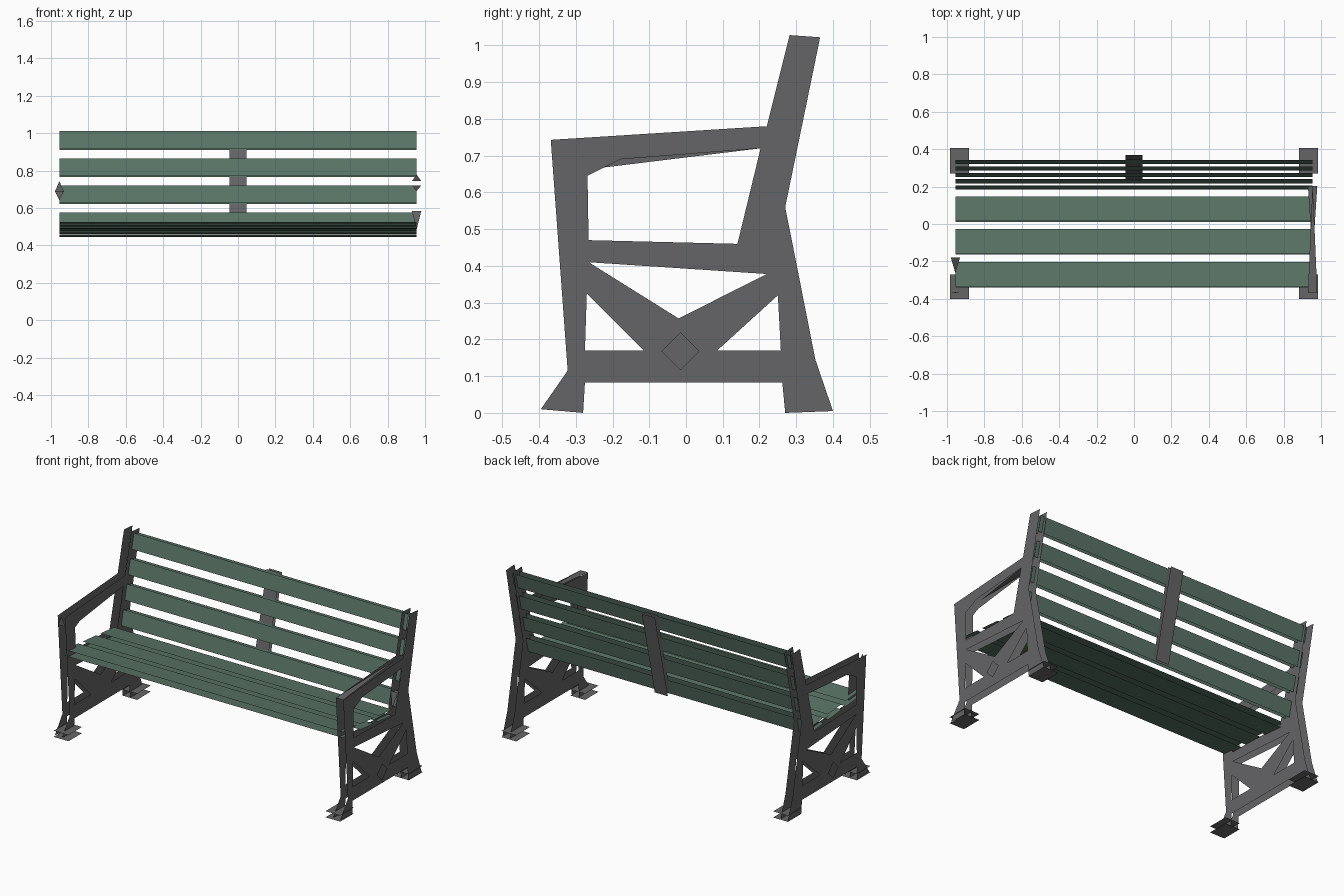
import bpy, bmesh
from mathutils import Vector

if "Cube" in bpy.data.objects:
    bpy.data.objects.remove(bpy.data.objects["Cube"])


def material(name, rgb):
    m = bpy.data.materials.new(name)
    m.use_nodes = True
    m.diffuse_color = (*rgb, 1)
    m.node_tree.nodes["Principled BSDF"].inputs["Base Color"].default_value = (*rgb, 1)
    return m


IRON = material("iron grey", (0.130, 0.130, 0.135))
GREEN = material("painted green", (0.102, 0.178, 0.134))


def finish(name, bm, mat):
    mesh = bpy.data.meshes.new(name)
    bm.to_mesh(mesh)
    bm.free()
    mesh.materials.append(mat)
    obj = bpy.data.objects.new(name, mesh)
    bpy.context.collection.objects.link(obj)


def add_face(bm, points, facing):
    """Add one face whose normal looks along facing."""
    f = bm.faces.new([bm.verts.new(p) for p in points])
    f.normal_update()
    if f.normal.dot(Vector(facing)) < 0:
        f.normal_flip()


def paired_sheets(name, half_width, start, end, gap, mat):
    """Two parallel sheets across x, running from start to end in (y, z)."""
    a, b = Vector((0, *start)), Vector((0, *end))
    d = (b - a).normalized()
    normal = Vector((0, -d.z, d.y))
    w = Vector((half_width, 0, 0))
    bm = bmesh.new()
    for offset, facing in ((normal * gap, normal), (normal * 0, -normal)):
        add_face(bm, [p + offset for p in (a - w, a + w, b + w, b - w)], facing)
    finish(name, bm, mat)


# Side frame outline and openings, as (y, z)
OUTLINE = [(-.395, .01), (-.28, 0), (-.275, .083), (.262, .083), (.27, 0),
           (.4, .005), (.352, .145), (.27, .56), (.365, 1.022), (.282, 1.028),
           (.22, .78), (-.368, .743), (-.322, .115)]
ARM_OPENING = [(-.265, .47), (.14, .46), (.203, .72), (-.268, .645)]
OPENINGS = [
    [(-.265, .41), (-.02, .257), (.22, .378)],
    [(-.27, .325), (-.275, .17), (-.115, .17)],
    [(.25, .32), (.085, .17), (.258, .17)],
]
INNER, OUTER = .93, .98


def frame_sheet(name, x, facing, arm_corner):
    arm = ARM_OPENING[:3] + [arm_corner] + ARM_OPENING[3:]
    bm = bmesh.new()
    for loop in [OUTLINE, arm] + OPENINGS:
        vs = [bm.verts.new((x, y, z)) for y, z in loop]
        for i, v in enumerate(vs):
            bm.edges.new((v, vs[i - 1]))
    bmesh.ops.triangle_fill(bm, edges=bm.edges[:], use_beauty=True, normal=(facing, 0, 0))
    for f in bm.faces:
        f.normal_update()
        if f.normal.x * facing < 0:
            f.normal_flip()
    bmesh.ops.dissolve_limit(bm, angle_limit=.01, verts=bm.verts[:], edges=bm.edges[:])
    finish(name, bm, IRON)


for side, s in (("left", 1), ("right", -1)):
    frame_sheet(side + "_frame_outer", s * OUTER, s, (-.178, .69))
    frame_sheet(side + "_frame_inner", s * INNER, -s, (-.222, .668))

    # Diamond ornament standing off the outer face
    bm = bmesh.new()
    r, cy, cz = .052, -.015, .168
    add_face(bm, [(s, cy + dy, cz + dz)
                  for dy, dz in ((r, 0), (0, r), (-r, 0), (0, -r))], (s, 0, 0))
    finish(side + "_diamond", bm, IRON)

    # Foot pads
    for end, y0, y1 in (("front", -.402, -.27), ("rear", .27, .405)):
        bm = bmesh.new()
        for z, facing in ((.04, 1), (.002, -1)):
            add_face(bm, [(s * .882, y0, z), (s * .984, y0, z),
                          (s * .984, y1, z), (s * .882, y1, z)], (0, 0, facing))
        finish(f"{side}_{end}_foot_pad", bm, IRON)


def web(name, s, base, apex, facing):
    """Triangle between the frame sheets: a base across both, then an apex."""
    bm = bmesh.new()
    mid = s * (INNER + OUTER) / 2
    add_face(bm, [(s * INNER, *base), (s * OUTER, *base), (mid, *apex)], facing)
    finish(name, bm, IRON)


# Pieces closing the arm edges
UP, DOWN, FRONT = (0, 0, 1), (0, 0, -1), (0, -1, 0)
web("left_arm_top", 1, (-.368, .743), (.215, .779), UP)
web("left_arm_underside", 1, (.203, .72), (-.178, .69), DOWN)
web("left_post_edge", 1, (.169, .583), (.146, .485), FRONT)
web("right_arm_front", -1, (-.364, .685), (-.368, .743), FRONT)
web("right_arm_corner", -1, (-.178, .69), (-.262, .64), DOWN)

# Back slats, leaning along one line
LEAN = .236
for i in range(4):
    top = 1.002 - i * .145
    bottom = top - .092
    paired_sheets(f"back_slat_{i + 1}", .955,
                  (.342 + (bottom - 1.002) * LEAN, bottom),
                  (.342 + (top - 1.002) * LEAN, top), .035, GREEN)

# Seat slats, sloping down to the rear
SLOPE = -.093
for i in range(3):
    y = -.335 + i * .175
    z = .525 + (y + .335) * SLOPE
    paired_sheets(f"seat_slat_{i + 1}", .955,
                  (y + .133, z + .133 * SLOPE), (y, z), .035, GREEN)

# Centre strap behind the back slats
paired_sheets("centre_strap", .045, (.242, .468), (.369, 1.004), .025, IRON)
